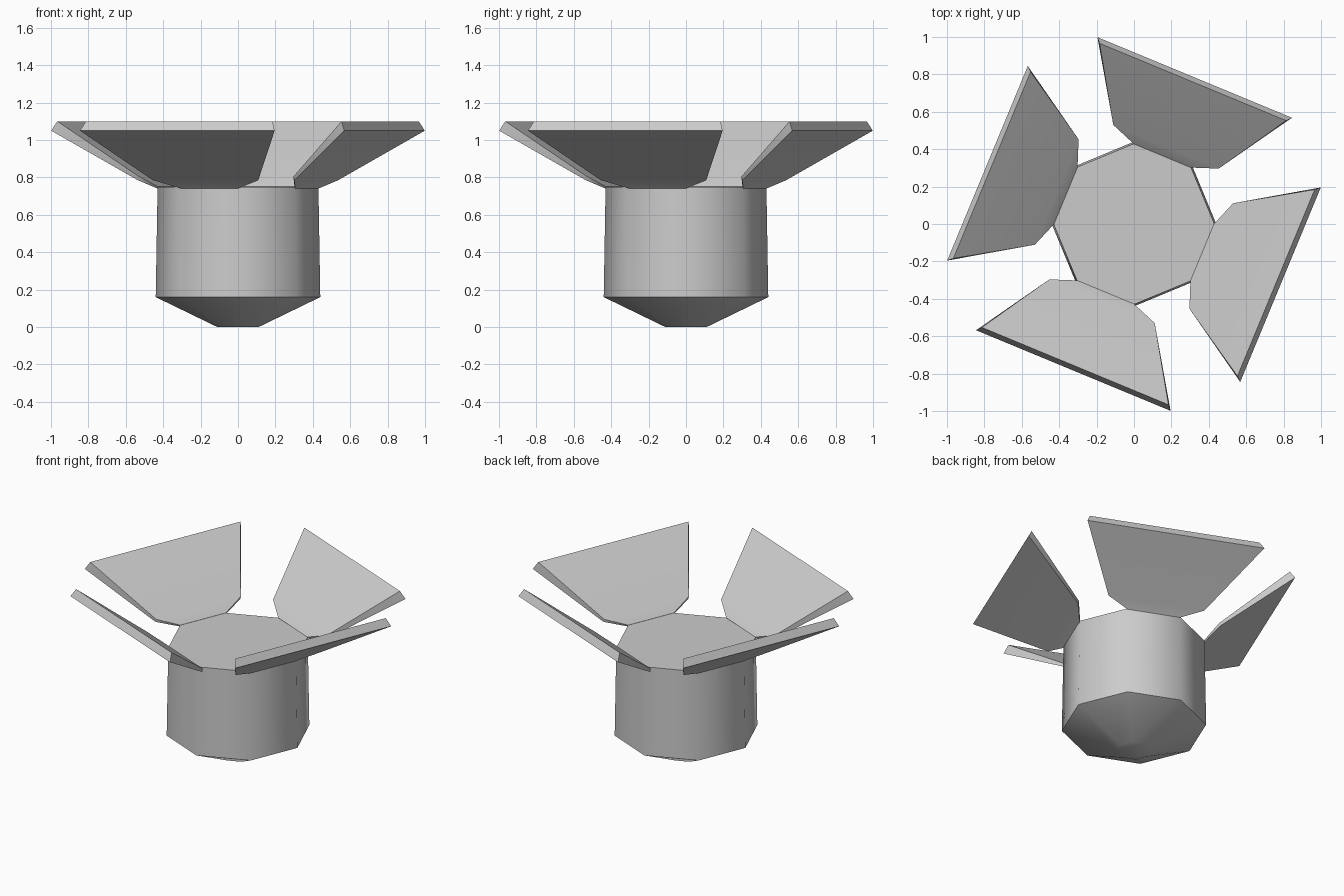
import bpy, bmesh, math

if "Cube" in bpy.data.objects:
    bpy.data.objects.remove(bpy.data.objects["Cube"])

def finish(bm, name, angle=60):
    bmesh.ops.recalc_face_normals(bm, faces=bm.faces[:])
    me = bpy.data.meshes.new(name)
    bm.to_mesh(me)
    bm.free()
    ob = bpy.data.objects.new(name, me)
    bpy.context.collection.objects.link(ob)
    bpy.ops.object.select_all(action='DESELECT')
    ob.select_set(True)
    bpy.context.view_layer.objects.active = ob
    bpy.ops.object.shade_smooth_by_angle(angle=math.radians(angle))
    return ob

# Octagonal pot: chamfered base, straight wall, flat closed top
bm = bmesh.new()
rings = []
for r, z in [(0.11, 0), (0.44, 0.16), (0.43, 0.75)]:
    rings.append([bm.verts.new((r * math.cos(i * math.pi / 4),
                                r * math.sin(i * math.pi / 4), z)) for i in range(8)])
for a, b in zip(rings, rings[1:]):
    for i in range(8):
        j = (i + 1) % 8
        bm.faces.new((a[i], a[j], b[j], b[i]))
bm.faces.new(rings[0][::-1])
bm.faces.new(rings[-1])
finish(bm, "pot")

# Flared petal: upper and lower sheets as (distance, half width, height)
upper = [(0.395, 0.165, 0.751), (0.447, 0.305, 0.805), (0.822, 0.54, 1.10)]
lower = [(0.400, 0.168, 0.742), (0.453, 0.305, 0.785), (0.848, 0.563, 1.05)]
profile = upper + lower[::-1]

def petal(name, turn):
    c, s = math.cos(turn), math.sin(turn)
    bm = bmesh.new()
    sides = [[bm.verts.new((d * c - k * w * s, d * s + k * w * c, z))
              for d, w, z in profile] for k in (-1, 1)]
    n = len(profile)
    for i in range(n):
        j = (i + 1) % n
        bm.faces.new((sides[0][i], sides[0][j], sides[1][j], sides[1][i]))
    # Side edges, split at the bend
    for v in sides:
        bm.faces.new((v[0], v[1], v[4], v[5]))
        bm.faces.new((v[1], v[2], v[3], v[4]))
    finish(bm, name)

# Four petals on alternate faces of the octagon
for i in range(4):
    petal(f"petal_{i + 1}", math.radians(67.5 + 90 * i))
